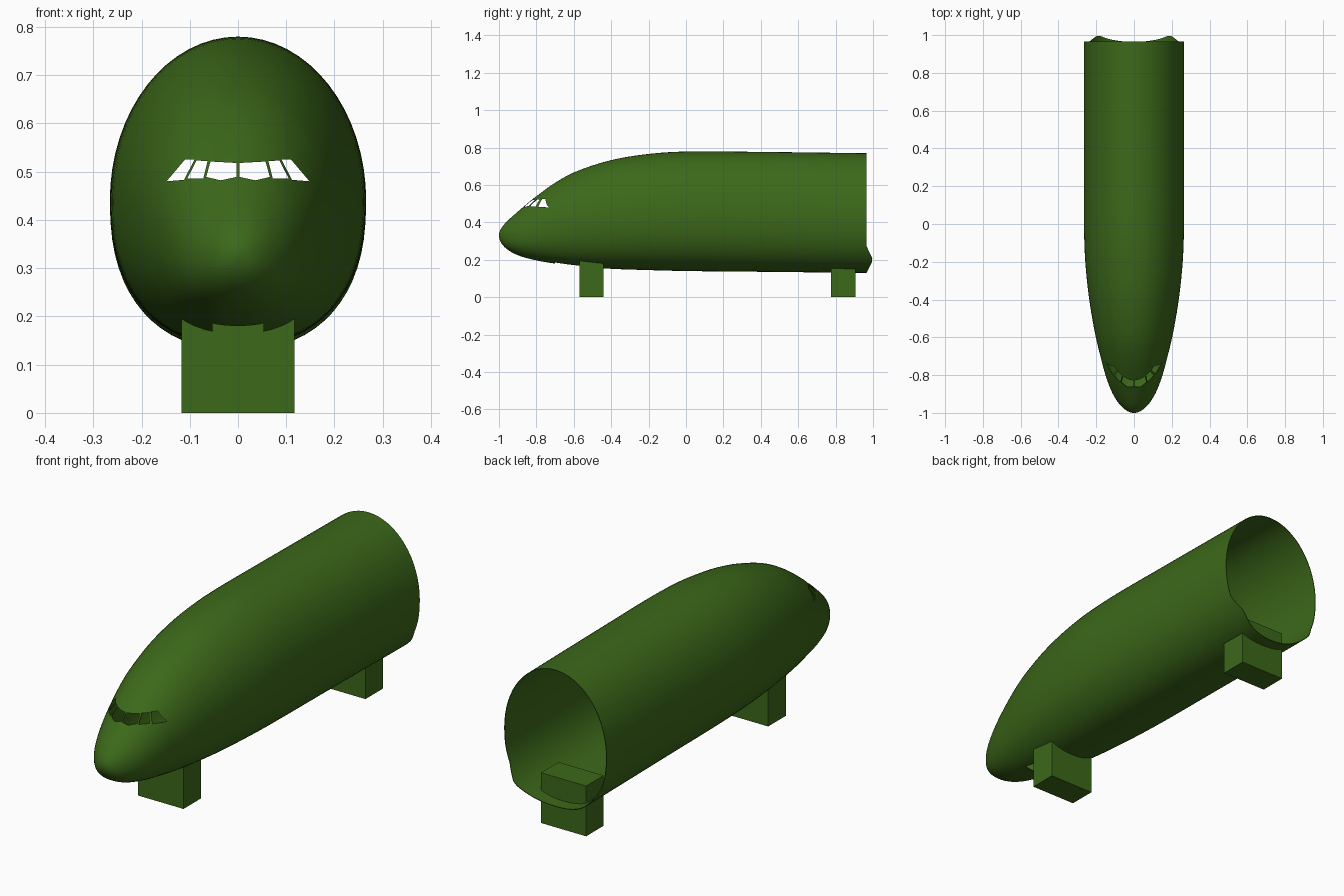
import bpy, bmesh, math

if "Cube" in bpy.data.objects:
    bpy.data.objects.remove(bpy.data.objects["Cube"])

green = bpy.data.materials.new("green")
green.diffuse_color = (0.045, 0.14, 0.01, 1)
green.use_nodes = True
green.node_tree.nodes["Principled BSDF"].inputs["Base Color"].default_value = green.diffuse_color


def add_object(name, bm):
    bmesh.ops.recalc_face_normals(bm, faces=bm.faces)
    me = bpy.data.meshes.new(name)
    bm.to_mesh(me)
    bm.free()
    ob = bpy.data.objects.new(name, me)
    bpy.context.collection.objects.link(ob)
    me.materials.append(green)
    return ob


def add_box(bm, x, y0, y1, z0, z1):
    vs = bmesh.ops.create_cube(bm, size=1)["verts"]
    for v in vs:
        v.co = (v.co.x * 2 * x, (y0 + y1) / 2 + v.co.y * (y1 - y0),
                (z0 + z1) / 2 + v.co.z * (z1 - z0))


# Fuselage stations: y, half width, bottom z, top z
stations = [(-1, 0, .33, .33), (-.97, .062, .268, .392), (-.9, .112, .225, .457),
            (-.8, .151, .197, .54), (-.7, .178, .18, .612), (-.6, .202, .167, .667),
            (-.4, .237, .152, .733), (-.2, .258, .145, .766), (0, .265, .14, .779),
            (.4, .265, .136, .777), (.965, .265, .13, .77)]
us = [math.sqrt(s[0] + 1) for s in stations]


def section(u):
    """Smooth interpolation of the stations along u = sqrt(y + 1)."""
    n = len(us)
    i = max(k for k in range(n - 1) if us[k] <= u + 1e-9)
    h = us[i + 1] - us[i]
    t = (u - us[i]) / h
    out = []
    for c in (1, 2, 3):
        def slope(k):
            a, b = max(k - 1, 0), min(k + 1, n - 1)
            return (stations[b][c] - stations[a][c]) / (us[b] - us[a])
        p, q = stations[i][c], stations[i + 1][c]
        out.append((2*t**3 - 3*t*t + 1) * p + (t**3 - 2*t*t + t) * h * slope(i)
                   + (3*t*t - 2*t**3) * q + (t**3 - t*t) * h * slope(i + 1))
    return out


# Fuselage skin: egg-shaped rings lofted from the nose to the open rear
SIDES, RINGS = 64, 56
bm = bmesh.new()
nose = bm.verts.new((0, -1, .33))
prev = None
for r in range(1, RINGS + 1):
    u = us[-1] * r / RINGS
    y = u * u - 1
    w, bot, top = section(u)
    mid = bot + .47 * (top - bot)
    ring = []
    for k in range(SIDES):
        a = 2 * math.pi * k / SIDES
        c, s = math.cos(a), math.sin(a)
        e = 1 if s >= 0 else 2 / 2.3
        x = w * math.copysign(abs(c) ** e, c)
        z = mid + (top - mid if s >= 0 else mid - bot) * math.copysign(abs(s) ** e, s)
        # lower corners of the rear rim reach back a little
        lip = .035 * max(0, 1 - abs(z - .2) / .07) if r == RINGS else 0
        ring.append(bm.verts.new((x, y + lip, z)))
    for k in range(SIDES):
        j = (k + 1) % SIDES
        if prev:
            bm.faces.new((prev[k], prev[j], ring[j], ring[k]))
        else:
            bm.faces.new((nose, ring[j], ring[k]))
    prev = ring
fuselage = add_object("fuselage", bm)

# Cutter: cockpit panes mirrored left and right, plus nose wheel bay
panes = [[(.003, .518), (.057, .521), (.066, .489), (.036, .482), (.003, .489)],
         [(.063, .522), (.086, .523), (.105, .486), (.072, .486)],
         [(.090, .525), (.110, .525), (.148, .48), (.112, .483)]]
bm = bmesh.new()
for side in (-1, 1):
    for pane in panes:
        face = bm.faces.new([bm.verts.new((side * x, -1.05, z)) for x, z in pane])
        ext = bmesh.ops.extrude_face_region(bm, geom=[face], use_keep_orig=True)["geom"]
        for v in ext:
            if isinstance(v, bmesh.types.BMVert):
                v.co.y = -.6
add_box(bm, .053, -.7, -.56, .1, .22)
cutter = add_object("opening_cutter", bm)
cutter.hide_render = True

# Thin skin, then cut the openings
solid = fuselage.modifiers.new("skin", 'SOLIDIFY')
solid.thickness = .003
solid.offset = -1
cut = fuselage.modifiers.new("openings", 'BOOLEAN')
cut.operation = 'DIFFERENCE'
cut.solver = 'EXACT'
cut.object = cutter
bpy.context.view_layer.objects.active = fuselage
fuselage.select_set(True)
for name in ("skin", "openings"):
    bpy.ops.object.modifier_apply(modifier=name)
bpy.data.objects.remove(cutter)
bpy.ops.object.shade_smooth_by_angle(angle=math.radians(35))

# Support blocks under nose and rear, poking into the hull
for name, y0, y1 in (("front_support", -.57, -.44), ("rear_support", .775, .905)):
    bm = bmesh.new()
    add_box(bm, .117, y0, y1, 0, .235)
    add_object(name, bm)
